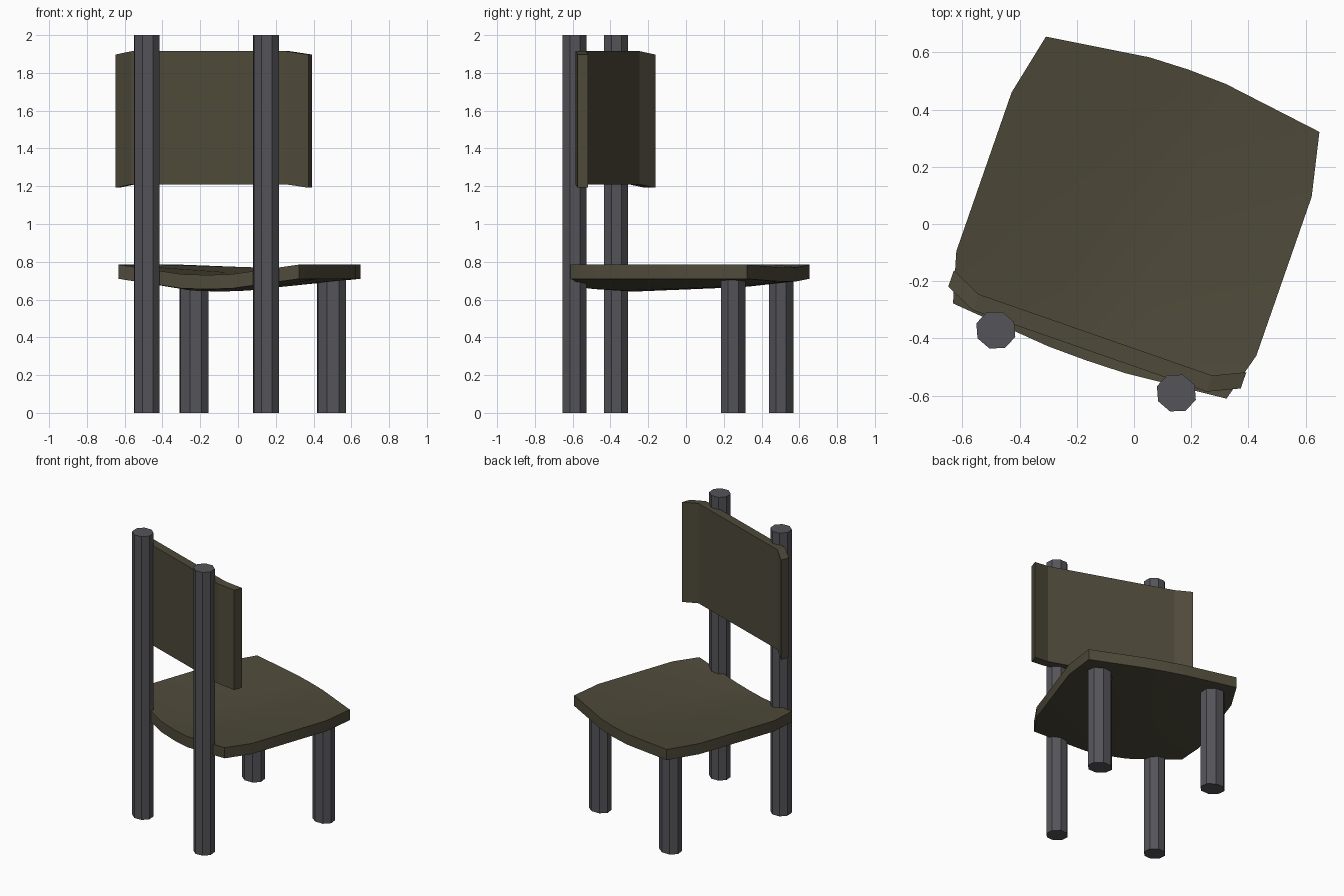
import bpy
import bmesh
import math
from mathutils import Matrix

cube = bpy.data.objects.get("Cube")
if cube:
    bpy.data.objects.remove(cube, do_unlink=True)

# The whole chair is turned about the vertical axis
TURN = Matrix.Rotation(math.radians(-19.2), 4, 'Z')


def material(name, colour):
    mat = bpy.data.materials.new(name)
    mat.use_nodes = True
    mat.diffuse_color = colour
    mat.node_tree.nodes["Principled BSDF"].inputs["Base Color"].default_value = colour
    return mat


wood = material("olive brown wood", (0.077, 0.068, 0.042, 1))
metal = material("dark grey", (0.09, 0.088, 0.1, 1))


def finish(name, bm, mat):
    bmesh.ops.recalc_face_normals(bm, faces=bm.faces)
    bm.transform(TURN)
    mesh = bpy.data.meshes.new(name)
    bm.to_mesh(mesh)
    bm.free()
    mesh.materials.append(mat)
    obj = bpy.data.objects.new(name, mesh)
    bpy.context.scene.collection.objects.link(obj)
    return obj


def post(name, x, y, rx, ry, height):
    """Eight-sided upright standing on the ground."""
    bm = bmesh.new()
    bmesh.ops.create_cone(bm, cap_ends=True, segments=8, radius1=1, radius2=1, depth=1)
    # Put a corner on the local x axis, then stretch to size
    corner = min((v.co.xy.angle_signed((1, 0)) for v in bm.verts), key=abs)
    bm.transform(Matrix.Rotation(corner, 4, 'Z'))
    bm.transform(Matrix.Translation((x, y, height / 2)) @ Matrix.Diagonal((rx, ry, height, 1)))
    finish(name, bm, metal)


def slab(name, top, bottom, mat):
    """Closed slab between two equal grids of points."""
    bm = bmesh.new()
    layers = [[[bm.verts.new(p) for p in row] for row in grid] for grid in (top, bottom)]
    rows, cols = len(top), len(top[0])
    for g in layers:
        for i in range(rows - 1):
            for j in range(cols - 1):
                bm.faces.new((g[i][j], g[i][j + 1], g[i + 1][j + 1], g[i + 1][j]))
    # Rim
    t, b = layers
    rim = [(0, j) for j in range(cols)] + [(i, cols - 1) for i in range(1, rows)]
    rim += [(rows - 1, j) for j in range(cols - 2, -1, -1)] + [(i, 0) for i in range(rows - 2, 0, -1)]
    for (i, j), (k, m) in zip(rim, rim[1:] + rim[:1]):
        bm.faces.new((t[i][j], t[k][m], b[k][m], b[i][j]))
    return finish(name, bm, mat)


# Back posts and front legs
for side, s in (("left", 1), ("right", -1)):
    post(side + "_back_post", s * 0.334, -0.509, 0.072, 0.068, 2.0)
    post(side + "_front_leg", s * 0.385, 0.399, 0.082, 0.069, 0.72)

# Dished seat: rows of y, half width, bulge at the middle and dip at the middle
seat_rows = [(-0.47, 0.506, -0.035, 0.055), (-0.294, 0.555, 0, 0.068),
             (0.294, 0.555, 0, 0.045), (0.517, 0.506, 0.055, 0.015)]
top = []
for y, half, bulge, dip in seat_rows:
    row = []
    for f in (-1, -0.28, 0, 0.28, 1):
        k = 1 - f * f
        row.append((f * half, y + bulge * k, 0.785 - dip * k))
    top.append(row)
bottom = [[(x, y, z - 0.075) for x, y, z in row] for row in top]
seat = slab("seat", top, bottom, wood)

# Backrest panel with wings bent forward
bends = [(-0.541, -0.36, -0.018), (-0.432, -0.41, 0), (0.432, -0.41, 0), (0.541, -0.36, -0.018)]
inner = [[(x, y, z + drop) for x, y, drop in bends] for z in (1.21, 1.915)]
outer = [[(x, y - 0.06, z) for x, y, z in row] for row in inner]
slab("backrest", inner, outer, wood)

# Soft shading across the shallow dish of the seat only
bpy.ops.object.select_all(action='DESELECT')
seat.select_set(True)
bpy.context.view_layer.objects.active = seat
bpy.ops.object.shade_smooth_by_angle(angle=math.radians(30))
